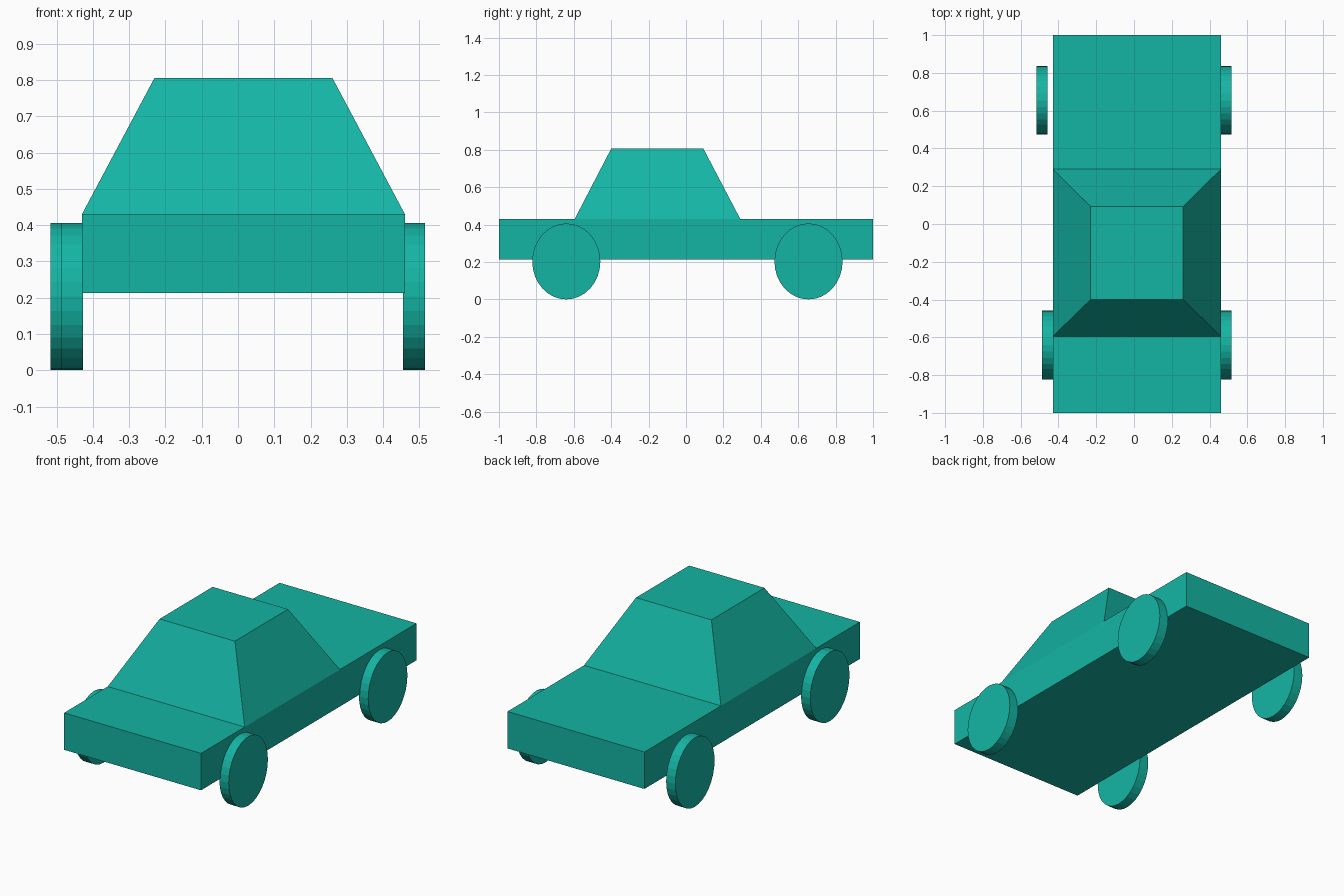
import bpy, bmesh, math
from mathutils import Matrix, Vector

if "Cube" in bpy.data.objects:
    bpy.data.objects.remove(bpy.data.objects["Cube"])

teal = bpy.data.materials.new("teal_paint")
teal.diffuse_color = (0.007, 0.46, 0.37, 1)
teal.use_nodes = True
teal.node_tree.nodes["Principled BSDF"].inputs["Base Color"].default_value = teal.diffuse_color


def finish(bm, name):
    bmesh.ops.recalc_face_normals(bm, faces=bm.faces)
    mesh = bpy.data.meshes.new(name)
    bm.to_mesh(mesh)
    bm.free()
    mesh.materials.append(teal)
    obj = bpy.data.objects.new(name, mesh)
    bpy.context.collection.objects.link(obj)
    return obj


# Car body: a long box, cut across at both ends of the cabin
X0, X1, Z0, Z1 = -0.43, 0.46, 0.213, 0.43
CABIN_FRONT, CABIN_BACK = -0.595, 0.29
bm = bmesh.new()
bmesh.ops.create_cube(bm, size=1, matrix=(
    Matrix.Translation(((X0 + X1) / 2, 0, (Z0 + Z1) / 2))
    @ Matrix.Diagonal((X1 - X0, 2, Z1 - Z0, 1))))
for y in (CABIN_FRONT, CABIN_BACK):
    bmesh.ops.bisect_plane(bm, geom=bm.verts[:] + bm.edges[:] + bm.faces[:],
                           plane_co=(0, y, 0), plane_no=(0, 1, 0))

# Cabin: raise the middle top panel and taper it to the roof
bm.normal_update()
panel = next(f for f in bm.faces if f.normal.z > 0.9
             and CABIN_FRONT < f.calc_center_median().y < CABIN_BACK)
roof = bmesh.ops.extrude_discrete_faces(bm, faces=[panel])["faces"][0]
for v in roof.verts:
    v.co = Vector((-0.23 if v.co.x < 0 else 0.26,
                   -0.40 if v.co.y < 0 else 0.093, 0.806))
finish(bm, "car_body")


# Wheels: thin discs, slightly taller than long
def wheel(name, x, y):
    bm = bmesh.new()
    bmesh.ops.create_cone(bm, cap_ends=True, segments=32,
                          radius1=1, radius2=1, depth=1)
    bm.transform(Matrix.Translation((x, y, 0.203))
                 @ Matrix.Diagonal((0.06, 0.182, 0.203, 1))
                 @ Matrix.Rotation(math.pi / 2, 4, 'Y'))
    finish(bm, name)


wheel("front_right_wheel", 0.485, -0.64)
wheel("rear_right_wheel", 0.485, 0.655)
wheel("front_left_wheel", -0.457, -0.64)
wheel("rear_left_wheel", -0.487, 0.655)
